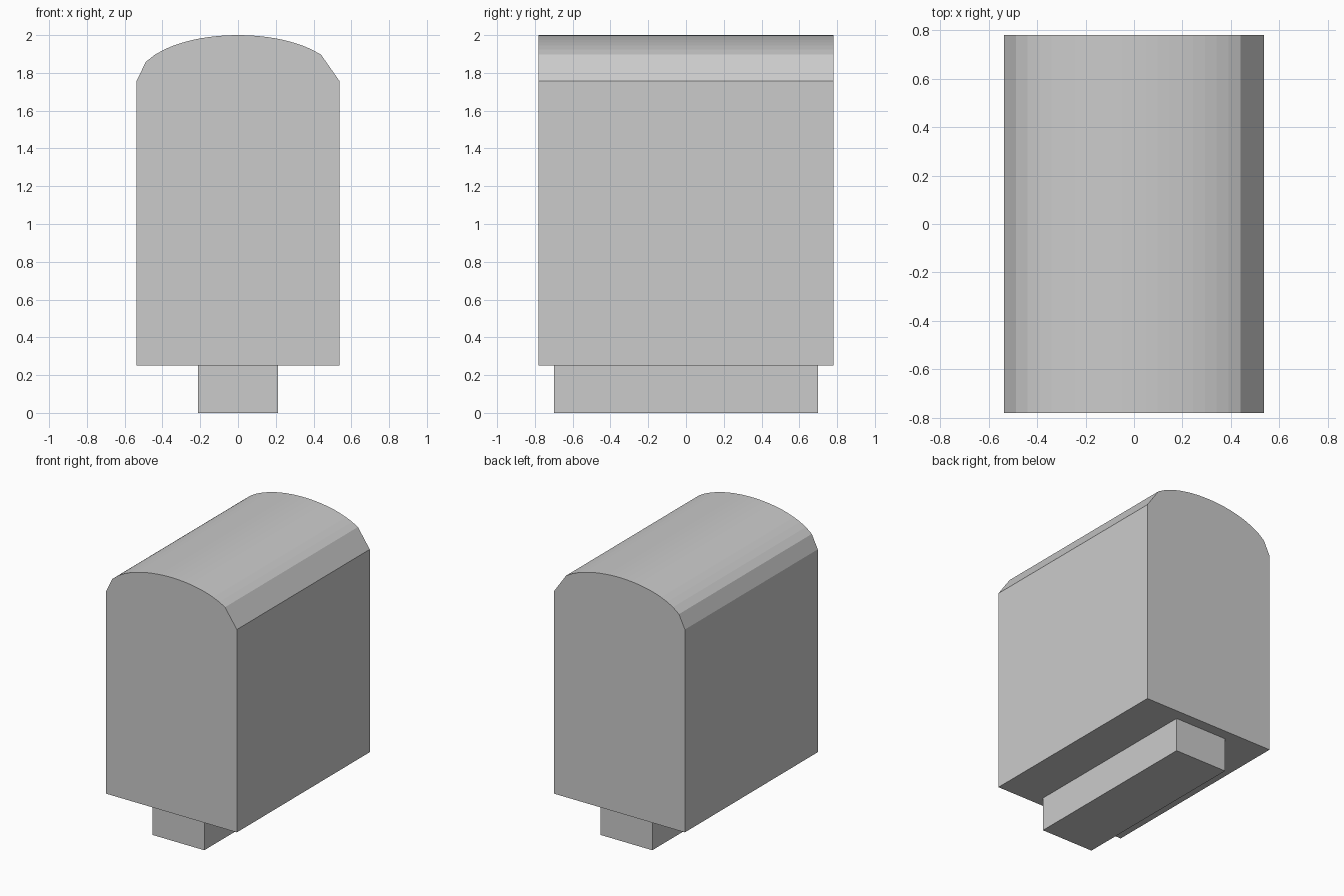
import bpy, math

if "Cube" in bpy.data.objects:
    bpy.data.objects.remove(bpy.data.objects["Cube"])

HALF_W, HALF_D = 0.537, 0.78
Z_LOW, Z_SHOULDER, Z_TOP = 0.25, 1.757, 2.0
STEPS = 22


def extrude_profile(name, profile, half_depth):
    """Closed prism along y from an x/z outline (counter-clockwise from the front)."""
    n = len(profile)
    verts = [(x, y, z) for y in (-half_depth, half_depth) for x, z in profile]
    faces = [tuple(range(n)), tuple(reversed(range(n, 2 * n)))]
    for i in range(n):
        j = (i + 1) % n
        faces.append((j, i, n + i, n + j))
    mesh = bpy.data.meshes.new(name)
    mesh.from_pydata(verts, [], faces)
    mesh.update()
    obj = bpy.data.objects.new(name, mesh)
    bpy.context.collection.objects.link(obj)
    return obj


# Domed body: elliptical top in even x steps, with a wider chamfer on the right
arch = []
for i in range(STEPS, -1, -1):
    if i == STEPS - 1:
        continue
    t = 2 * i / STEPS - 1
    arch.append((HALF_W * t,
                 Z_SHOULDER + (Z_TOP - Z_SHOULDER) * math.sqrt(max(0.0, 1 - t * t))))
extrude_profile("domed_body", [(-HALF_W, Z_LOW), (HALF_W, Z_LOW)] + arch, HALF_D)

# Narrow foot block under the body
extrude_profile("foot_block",
                [(-0.213, 0), (0.213, 0), (0.213, Z_LOW), (-0.213, Z_LOW)], 0.70)
